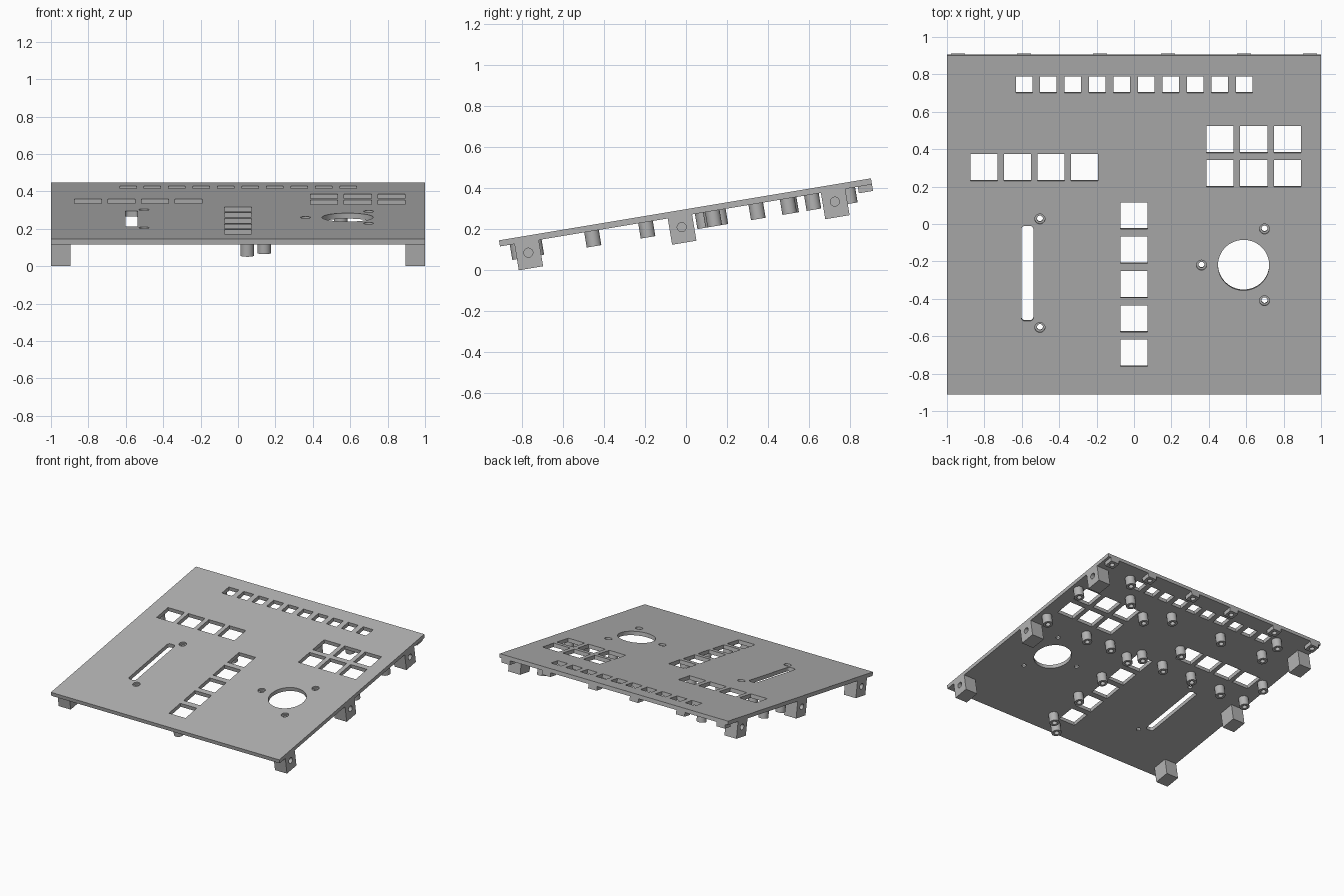
import bpy, bmesh, math
from mathutils import Matrix

cube = bpy.data.objects.get("Cube")
if cube:
    bpy.data.objects.remove(cube, do_unlink=True)

# Everything is built flat (top face at w = 0), then tilted by this matrix
TILT = Matrix.Translation((0, -0.005, 0.2975)) @ Matrix.Rotation(math.atan(1 / 6), 4, 'X')
THICK, HALF = 0.03, 0.9195

grey = bpy.data.materials.new("plain_grey")
grey.use_nodes = True
colour = (0.45, 0.45, 0.45, 1)
grey.diffuse_color = colour
grey.node_tree.nodes["Principled BSDF"].inputs["Base Color"].default_value = colour


def box(bm, x, v, w, sx, sv, sw):
    m = Matrix.Translation((x, v, w)) @ Matrix.Diagonal((sx, sv, sw, 1))
    return bmesh.ops.create_cube(bm, size=1, matrix=m)["verts"]


def cyl(bm, x, v, w, r, depth, seg=32, axis=None):
    m = Matrix.Translation((x, v, w))
    if axis == 'X':
        m = m @ Matrix.Rotation(math.pi / 2, 4, 'Y')
    bmesh.ops.create_cone(bm, cap_ends=True, segments=seg, radius1=r, radius2=r,
                          depth=depth, matrix=m)


def finish(name, bm):
    me = bpy.data.meshes.new(name)
    bm.to_mesh(me)
    bm.free()
    me.materials.append(grey)
    ob = bpy.data.objects.new(name, me)
    bpy.context.collection.objects.link(ob)
    ob.matrix_world = TILT
    return ob


def select(ob):
    bpy.ops.object.select_all(action='DESELECT')
    ob.select_set(True)
    bpy.context.view_layer.objects.active = ob


def cut(ob, bm):
    cutter = finish("cutter", bm)
    cutter.hide_render = True
    mod = ob.modifiers.new("cut", 'BOOLEAN')
    mod.operation, mod.solver, mod.object = 'DIFFERENCE', 'EXACT', cutter
    select(ob)
    bpy.ops.object.modifier_apply(modifier=mod.name)
    bpy.data.objects.remove(cutter, do_unlink=True)


def smooth(ob):
    select(ob)
    bpy.ops.object.shade_smooth_by_angle(angle=math.radians(30))


# Panel plate
bm = bmesh.new()
box(bm, 0, 0, -THICK / 2, 2, 2 * HALF, THICK)
panel = finish("panel", bm)

# Square button openings, fader slot, round opening and screw holes
bm = bmesh.new()
openings = [(-0.588 + 0.1307 * i, 0.76, 0.088) for i in range(10)]
openings += [(-0.802 + 0.179 * i, 0.311, 0.145) for i in range(4)]
openings += [(0.46 + 0.18 * i, v, 0.145) for i in range(3) for v in (0.463, 0.279)]
openings += [(0, 0.05 - 0.186 * i, 0.145) for i in range(5)]
for x, v, s in openings:
    box(bm, x, v, 0, s, s, 0.2)
slot = box(bm, -0.57, -0.263, 0, 0.064, 0.515, 0.2)
corners = [e for e in {e for p in slot for e in p.link_edges}
           if abs(e.verts[0].co.z - e.verts[1].co.z) > 0.1]
bmesh.ops.bevel(bm, geom=corners, offset=0.018, segments=4, profile=0.5, affect='EDGES')
cyl(bm, 0.586, -0.218, 0, 0.137, 0.2, 64)
screws = [(-0.503, 0.032), (-0.503, -0.556), (0.698, -0.022), (0.361, -0.218), (0.698, -0.411)]
for x, v in screws:
    cyl(bm, x, v, 0, 0.016, 0.2, 24)
cut(panel, bm)

# Wider seats for the screw heads
bm = bmesh.new()
for x, v in screws:
    cyl(bm, x, v, 0, 0.027, 0.03, 24)
cut(panel, bm)
smooth(panel)

# Side mounting blocks with a blind hole in the outer face
for side, label in ((1, "left"), (-1, "right")):
    for v, place in ((-0.788, "front"), (-0.03, "middle"), (0.727, "back")):
        bm = bmesh.new()
        box(bm, side * 0.9475, v, -0.095, 0.105, 0.12, 0.13)
        block = finish(f"{label}_{place}_block", bm)
        bm = bmesh.new()
        cyl(bm, side, v, -0.083, 0.022, 0.14, 24, 'X')
        cut(block, bm)
        smooth(block)

# Tabs under the back edge
for i, x in enumerate((-0.942, -0.588, -0.181, 0.181, 0.588, 0.942)):
    bm = bmesh.new()
    box(bm, x, HALF - 0.035, -0.046, 0.075, 0.07, 0.032)
    tab = finish(f"back_tab_{i + 1}", bm)
    bm = bmesh.new()
    cyl(bm, x, HALF - 0.035, -0.062, 0.018, 0.05, 20)
    cut(tab, bm)
    smooth(tab)

# Hollow screw posts on the underside
posts = [(0.94, 0.5), (0.34, 0.51), (0.7, 0.8), (-0.69, 0.79),
         (0.55, 0.62), (0.16, 0.62), (-0.3, 0.62), (-0.69, 0.62),
         (0.93, 0.13), (0.55, 0.12), (0.335, 0.13), (0.137, 0.08), (0.06, 0.16),
         (-0.15, 0.14), (-0.41, 0.15), (-0.69, 0.14), (-0.925, 0.13),
         (-0.15, 0.345), (-0.925, 0.345),
         (0.14, -0.2), (0.14, -0.467), (0.14, -0.75), (0.05, -0.835)]
for i, (x, v) in enumerate(posts):
    bm = bmesh.new()
    cyl(bm, x, v, -0.067, 0.036, 0.076)
    post = finish(f"screw_post_{i + 1}", bm)
    bm = bmesh.new()
    cyl(bm, x, v, -0.105, 0.018, 0.12, 20)
    cut(post, bm)
    smooth(post)
